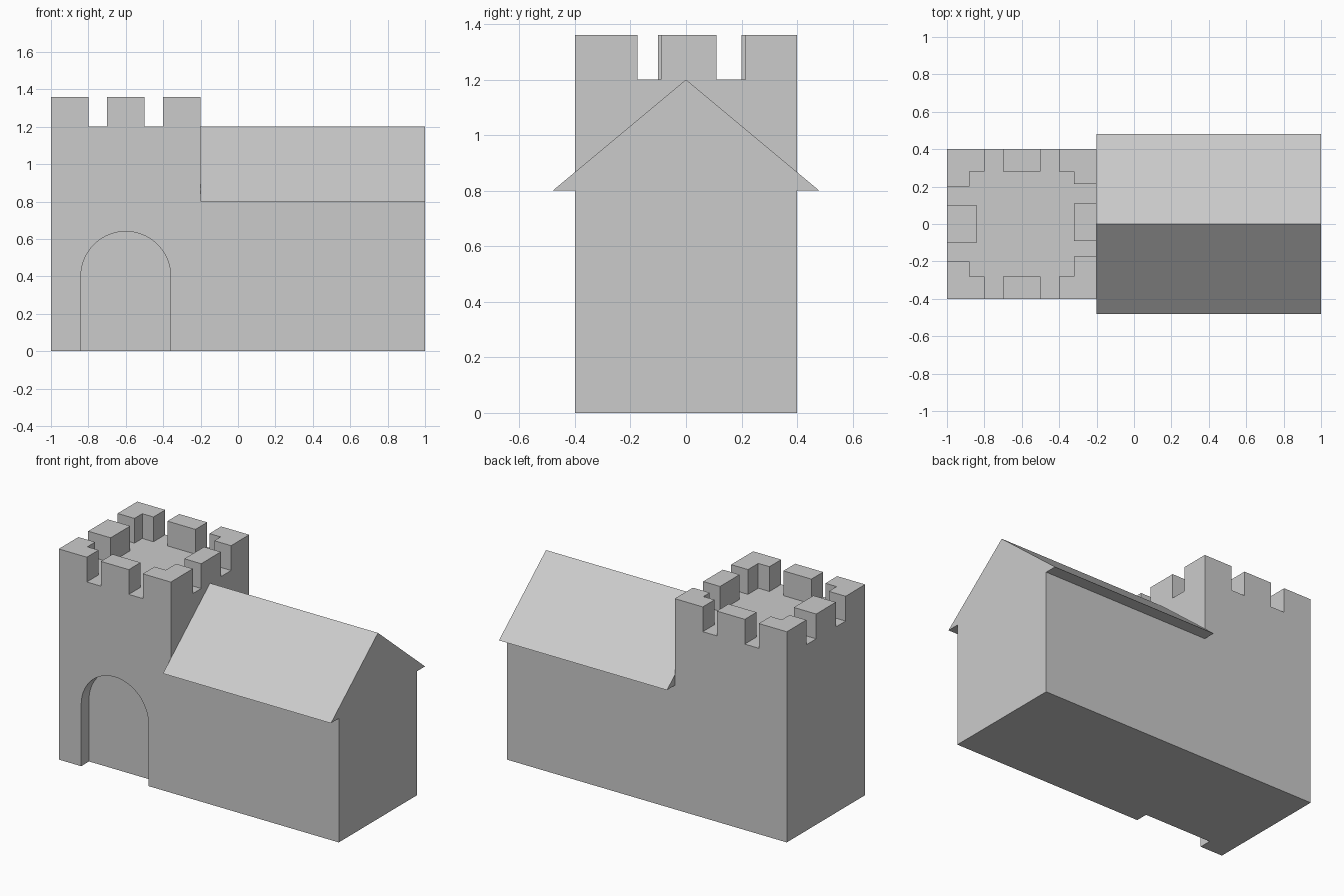
import bpy, bmesh
from math import pi, sin, cos
from mathutils import Vector

if "Cube" in bpy.data.objects:
    bpy.data.objects.remove(bpy.data.objects["Cube"])


def prism(name, points, direction):
    """Extrude a closed outline of 3D points along a direction."""
    bm = bmesh.new()
    face = bm.faces.new([bm.verts.new(p) for p in points])
    ext = bmesh.ops.extrude_face_region(bm, geom=[face])
    moved = [g for g in ext["geom"] if isinstance(g, bmesh.types.BMVert)]
    bmesh.ops.translate(bm, verts=moved, vec=Vector(direction))
    bmesh.ops.recalc_face_normals(bm, faces=bm.faces)
    mesh = bpy.data.meshes.new(name)
    bm.to_mesh(mesh)
    bm.free()
    obj = bpy.data.objects.new(name, mesh)
    bpy.context.collection.objects.link(obj)
    return obj


def carve(obj, cutter):
    """Subtract the cutter, then remove it."""
    mod = obj.modifiers.new("carve", 'BOOLEAN')
    mod.operation = 'DIFFERENCE'
    mod.solver = 'EXACT'
    mod.object = cutter
    bpy.context.view_layer.objects.active = obj
    bpy.ops.object.modifier_apply(modifier=mod.name)
    bpy.data.objects.remove(cutter)


# Tower block up to the top of the battlements
tower = prism("tower", [(x, y, 0) for x, y in
              ((-1, -0.4), (-0.2, -0.4), (-0.2, 0.4), (-1, 0.4))], (0, 0, 1.36))

# Roof terrace with the gaps between battlements, carved as one outline
front = [(-0.88, -0.28), (-0.8, -0.28), (-0.8, -0.5), (-0.7, -0.5), (-0.7, -0.28),
         (-0.5, -0.28), (-0.5, -0.5), (-0.4, -0.5), (-0.4, -0.28), (-0.32, -0.28)]
right = [(-0.32, -0.175), (-0.1, -0.175), (-0.1, -0.09), (-0.32, -0.09),
         (-0.32, 0.11), (-0.1, 0.11), (-0.1, 0.215), (-0.32, 0.215)]
back = [(x, -y) for x, y in reversed(front)]
left = [(-0.88, 0.2), (-1.1, 0.2), (-1.1, 0.1), (-0.84, 0.1)]
left += [(x, -y) for x, y in reversed(left)]
terrace = prism("terrace_cutter", [(x, y, 1.2) for x, y in front + right + back + left],
                (0, 0, 0.4))
carve(tower, terrace)

# Arched doorway recess in the tower front
n = 32
arch = [(-0.84, -0.1), (-0.36, -0.1)]
arch += [(-0.6 + 0.24 * cos(pi * i / n), 0.4 + 0.24 * sin(pi * i / n)) for i in range(n + 1)]
doorway = prism("doorway_cutter", [(x, -0.5, z) for x, z in arch], (0, 0.18, 0))
carve(tower, doorway)

# Hall with overhanging gable roof, one profile along x
half = [(0.4, 0), (0.4, 0.8), (0.48, 0.8)]
profile = half + [(0, 1.2)] + [(-y, z) for y, z in reversed(half)]
prism("hall", [(-0.2, y, z) for y, z in profile], (1.2, 0, 0))
